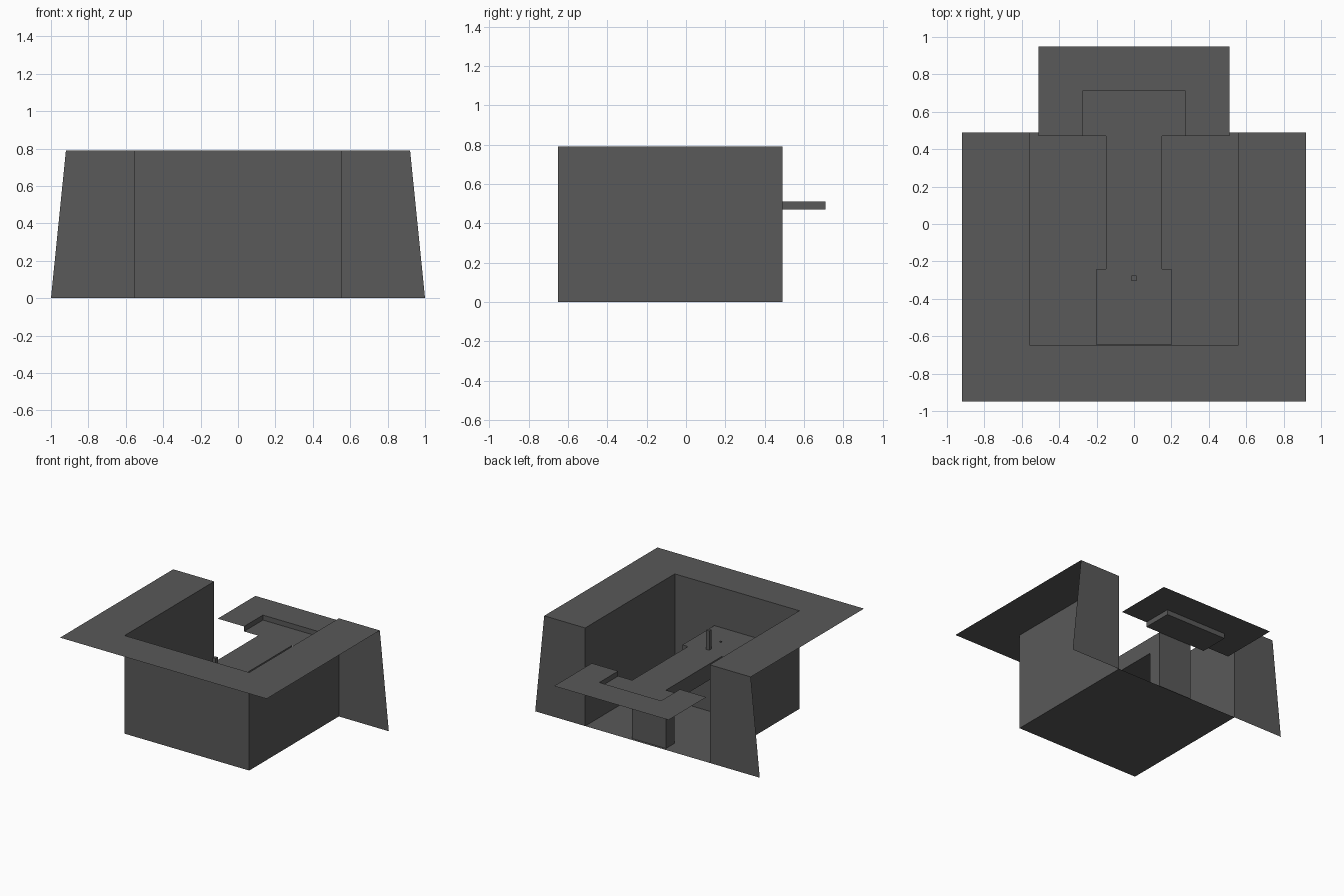
import bpy, bmesh

if "Cube" in bpy.data.objects:
    bpy.data.objects.remove(bpy.data.objects["Cube"])

grey = bpy.data.materials.new("dark_grey")
grey.diffuse_color = (0.1, 0.1, 0.1, 1)
grey.use_nodes = True
grey.node_tree.nodes["Principled BSDF"].inputs["Base Color"].default_value = grey.diffuse_color


def make(name, bm):
    bmesh.ops.remove_doubles(bm, verts=bm.verts, dist=0.0005)
    bmesh.ops.recalc_face_normals(bm, faces=bm.faces)
    mesh = bpy.data.meshes.new(name)
    bm.to_mesh(mesh)
    bm.free()
    mesh.materials.append(grey)
    obj = bpy.data.objects.new(name, mesh)
    bpy.context.collection.objects.link(obj)
    return obj


def sheet(name, outline):
    """One flat polygon."""
    bm = bmesh.new()
    bm.faces.new([bm.verts.new(p) for p in outline])
    return make(name, bm)


def walls(name, path, z0, z1, floor=True):
    """Upright walls along an open plan path, with a floor at z0."""
    bm = bmesh.new()
    low = [bm.verts.new((x, y, z0)) for x, y in path]
    high = [bm.verts.new((x, y, z1)) for x, y in path]
    for i in range(len(path) - 1):
        bm.faces.new((low[i], low[i + 1], high[i + 1], high[i]))
    if floor:
        bm.faces.new(low)
    return make(name, bm)


def extrude_x(name, profile, half):
    """Solid made from a (y, z) profile, symmetric in x."""
    bm = bmesh.new()
    face = bm.faces.new([bm.verts.new((-half, y, z)) for y, z in profile])
    out = bmesh.ops.extrude_face_region(bm, geom=[face])["geom"]
    verts = [v for v in out if isinstance(v, bmesh.types.BMVert)]
    bmesh.ops.translate(bm, verts=verts, vec=(2 * half, 0, 0))
    # extruding keeps the first face, so the solid is closed
    return make(name, bm)


def rect(y0, y1, z0, z1):
    return [(y0, z0), (y1, z0), (y1, z1), (y0, z1)]


TOP, DECK, SILL = 0.79, 0.47, 0.51
IN, RIM, FRONT, BACK = 0.555, 0.92, -0.65, 0.49

# Open-backed room: floor, two sides and front
walls("room_shell", [(IN, BACK), (IN, FRONT), (-IN, FRONT), (-IN, BACK)], 0, TOP)

# Flat rim around the top, open at the back
sheet("top_rim", [(x, y, TOP) for x, y in (
    (-RIM, BACK), (-RIM, -0.95), (RIM, -0.95), (RIM, BACK),
    (IN, BACK), (IN, FRONT), (-IN, FRONT), (-IN, BACK))])

# Tapered wing panels either side of the opening
for side, label in ((-1, "left"), (1, "right")):
    sheet("back_wing_" + label, [(side * x, BACK, z) for x, z in (
        (IN, 0), (1.0, 0), (RIM, TOP), (IN, TOP))])

# Raised walkway with its rear leg, and the wider pedestal at the front
extrude_x("walkway", [(-0.24, 0.34), (0.36, 0.34), (0.36, 0), (0.47, 0),
                      (0.47, DECK), (-0.24, DECK)], 0.15)
extrude_x("pedestal", rect(FRONT + 0.004, -0.24, 0, DECK), 0.2)

# Small post and stud on the pedestal
extrude_x("post", rect(-0.304, -0.276, DECK, 0.625), 0.014)
extrude_x("stud", rect(-0.447, -0.433, DECK, DECK + 0.006), 0.007)

# Sunken landing behind the walkway, and the sill sheet around it
landing = [(-0.275, 0.47), (-0.275, 0.71), (0.275, 0.71), (0.275, 0.47)]
walls("landing_tray", landing, DECK, SILL)
sheet("landing_sill", [(x, y, SILL) for x, y in (
    [(0.51, 0.47), (0.51, 0.95), (-0.51, 0.95), (-0.51, 0.47)] + landing)])
